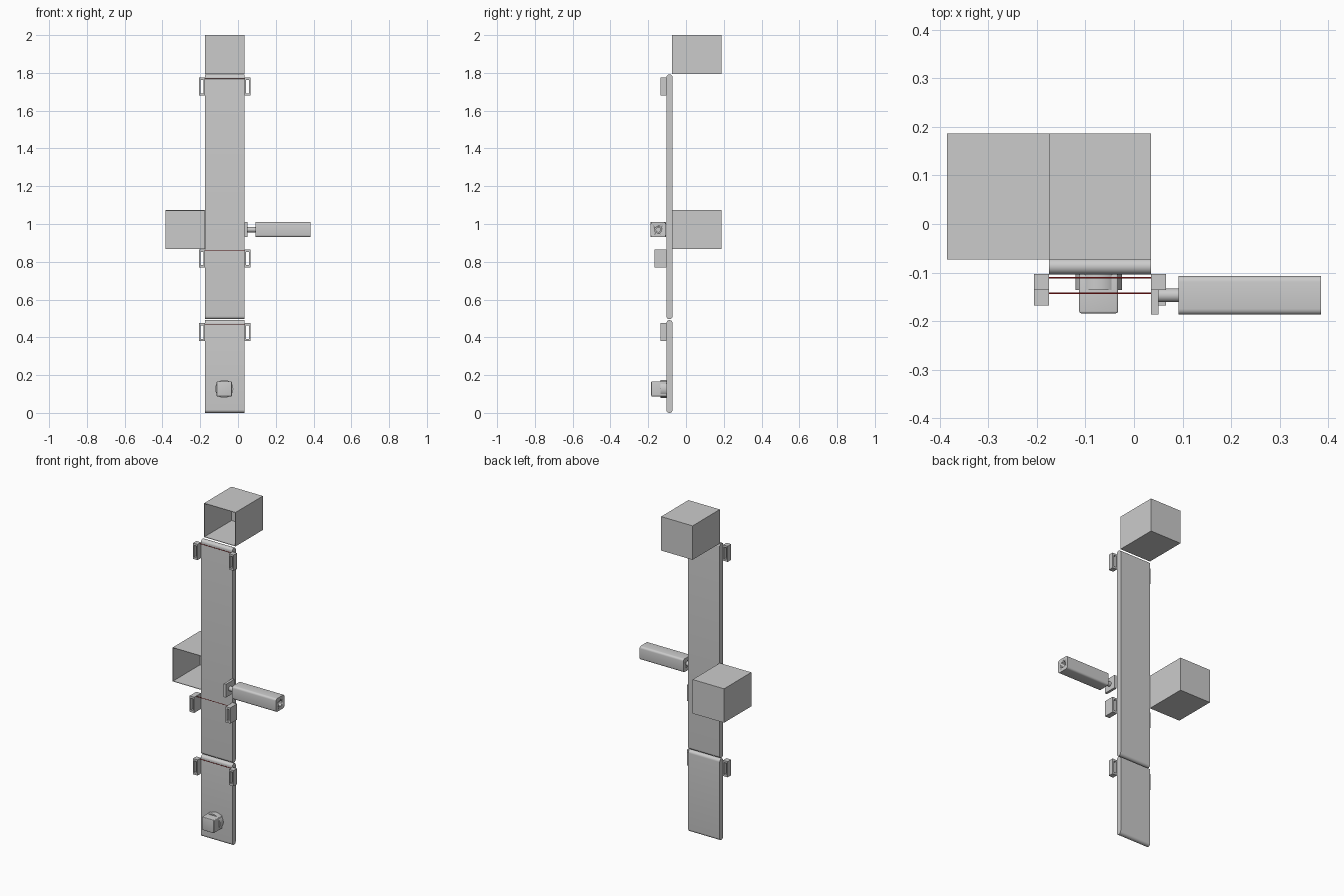
import bpy, bmesh, math

if "Cube" in bpy.data.objects:
    bpy.data.objects.remove(bpy.data.objects["Cube"])

def obj_from_bm(name, bm):
    bmesh.ops.recalc_face_normals(bm, faces=bm.faces)
    me = bpy.data.meshes.new(name)
    bm.to_mesh(me)
    bm.free()
    ob = bpy.data.objects.new(name, me)
    bpy.context.collection.objects.link(ob)
    return ob

def smooth(ob):
    bpy.ops.object.select_all(action='DESELECT')
    ob.select_set(True)
    bpy.context.view_layer.objects.active = ob
    bpy.ops.object.shade_smooth_by_angle(angle=math.radians(35))

def box(name, lo, hi, bevel=0, axis=None):
    """Box between two corners, optionally rounding all edges or those along one axis."""
    bm = bmesh.new()
    bmesh.ops.create_cube(bm, size=1)
    for v in bm.verts:
        v.co = [(a + b) / 2 + c * (b - a) for a, b, c in zip(lo, hi, v.co)]
    if bevel:
        edges = [e for e in bm.edges if axis is None or
                 abs((e.verts[0].co - e.verts[1].co).normalized()[axis]) > .9]
        bmesh.ops.bevel(bm, geom=edges, offset=bevel, segments=4, profile=.5, affect='EDGES')
    ob = obj_from_bm(name, bm)
    if bevel:
        smooth(ob)
    return ob

def cylinder(name, p, length, r, axis, n=48):
    """Cylinder starting at p and running along +x or +y."""
    bpy.ops.mesh.primitive_cylinder_add(vertices=n, radius=r, depth=length)
    ob = bpy.context.object
    ob.name = name
    p = list(p)
    p[axis] += length / 2
    ob.location = p
    ob.rotation_euler = (0, math.pi / 2, 0) if axis == 0 else (math.pi / 2, 0, 0)
    smooth(ob)
    return ob

def cut(ob, cutter):
    m = ob.modifiers.new('cut', 'BOOLEAN')
    m.operation = 'DIFFERENCE'
    m.solver = 'EXACT'
    m.object = cutter
    bpy.context.view_layer.objects.active = ob
    bpy.ops.object.modifier_apply(modifier=m.name)
    bpy.data.objects.remove(cutter)

X0, X1 = -.175, .035       # belt sides
YF, YB = -.104, -.071      # belt front and back
CX = (X0 + X1) / 2

# Conveyor belts: stadium profile extruded across x
def conveyor(name, z0, z1):
    r, yc = (YB - YF) / 2, (YF + YB) / 2
    bm = bmesh.new()
    vs = []
    for zc, start in ((z1 - r, 0), (z0 + r, math.pi)):
        for i in range(17):
            a = start + math.pi * i / 16
            vs.append(bm.verts.new((X0, yc + r * math.cos(a), zc + r * math.sin(a))))
    f = bm.faces.new(vs)
    ext = bmesh.ops.extrude_face_region(bm, geom=[f], use_keep_orig=True)
    for v in ext['geom']:
        if isinstance(v, bmesh.types.BMVert):
            v.co.x = X1
    smooth(obj_from_bm(name, bm))

conveyor('feed_conveyor', 0, .491)
conveyor('sorting_conveyor', .496, 1.792)

# Thin-walled bins, open towards the belt
def bin_box(name, x0, z0):
    t, w, h = .003, .21, .205
    b = box(name, (x0, -.073, z0), (x0 + w, .187, z0 + h))
    cut(b, box('bin_cutter', (x0 + t, -.1, z0 + t), (x0 + w - t, .187 - t, z0 + h - t)))

bin_box('end_bin', X0, 1.795)
bin_box('side_bin', X0 - .21, .868)

# Light barriers: a frame on each side and a red beam between
red = bpy.data.materials.new('beam_red')
red.diffuse_color = (.6, .02, .02, 1)
red.use_nodes = True
red.node_tree.nodes["Principled BSDF"].inputs["Base Color"].default_value = red.diffuse_color

def light_barrier(name, z0, depth):
    z1, t = z0 + .095, .008
    y0 = YF - depth
    for side, x in (('left', X0 - .031), ('right', X1)):
        fr = box(f'{name}_{side}_frame', (x, y0, z0), (x + .031, YF + .001, z1))
        cut(fr, box('frame_cutter', (x + t, y0 - .1, z0 + .012), (x + .031 - t, YF + .1, z1 - .012)))
    beam = cylinder(f'{name}_beam', (X0, y0 + .025, z1 - .005), X1 - X0, .0015, 0, 12)
    beam.data.materials.append(red)

light_barrier('lower_barrier', .38, .032)
light_barrier('middle_barrier', .77, .064)
light_barrier('upper_barrier', 1.68, .032)

# Workpiece on the belt: round base with a block through it
ZW = .127
cylinder('workpiece_base', (CX - .003, -.136, ZW), .033, .048, 1)
box('workpiece_block', (CX - .043, -.184, ZW - .04), (CX + .037, YF + .001, ZW + .04), .004)

# Pusher: plate, rod and bored housing
YP, ZP = -.147, .97
box('pusher_plate', (X1, YP - .04, ZP - .04), (X1 + .015, YP + .04, ZP + .04))
cylinder('pusher_rod', (X1 + .01, YP, ZP), .3, .014, 0)
housing = box('pusher_housing', (.092, YP - .04, ZP - .04), (.385, YP + .04, ZP + .04), .012, 0)
cut(housing, cylinder('bore_cutter', (.05, YP, ZP), .4, .018, 0))
